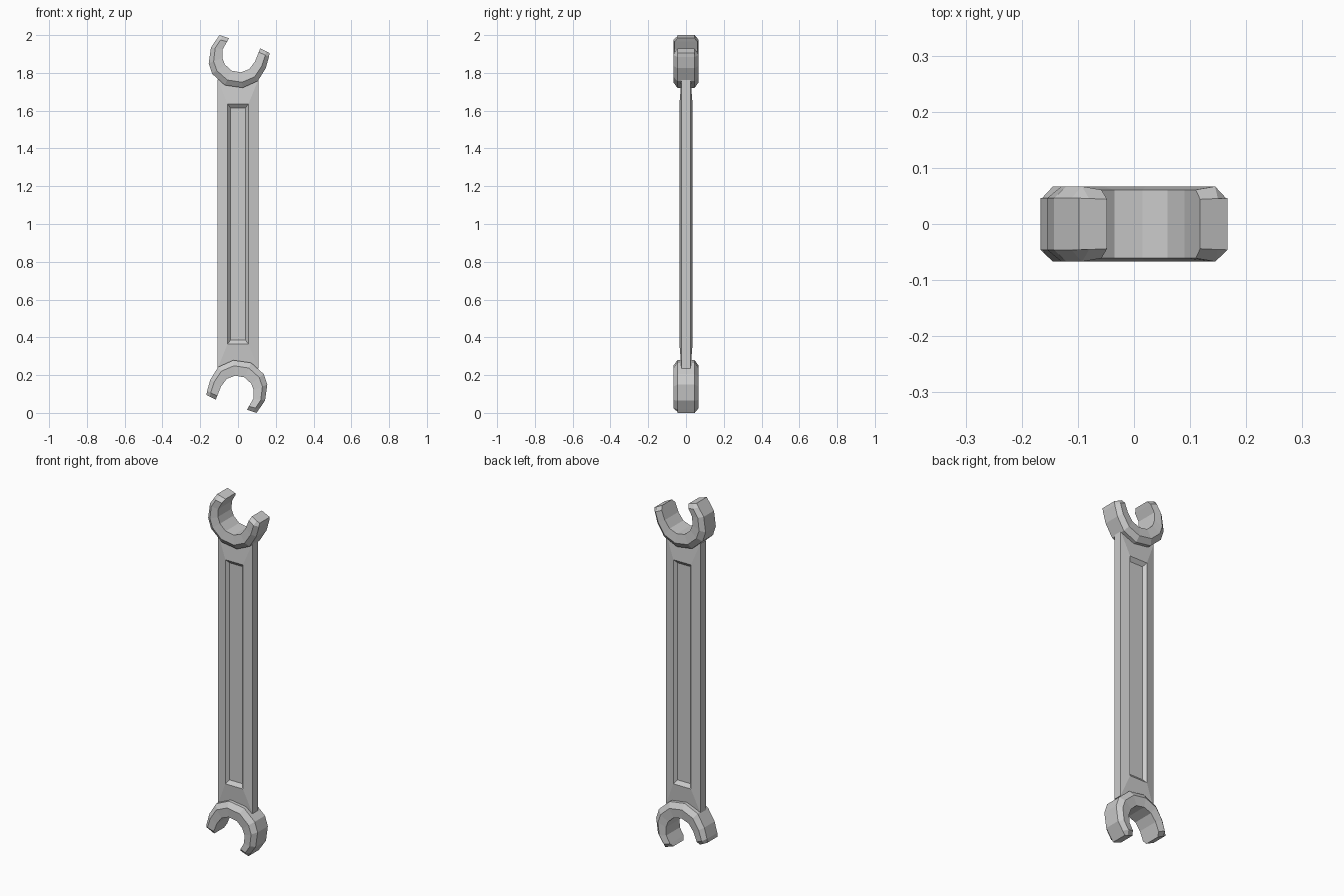
import bpy, bmesh

if "Cube" in bpy.data.objects:
    bpy.data.objects.remove(bpy.data.objects["Cube"])


def loft(name, rings):
    """Skin a list of equal-length closed rings and cap both ends."""
    bm = bmesh.new()
    vs = [[bm.verts.new(p) for p in r] for r in rings]
    n = len(rings[0])
    for a, b in zip(vs, vs[1:]):
        for i in range(n):
            j = (i + 1) % n
            bm.faces.new((a[i], a[j], b[j], b[i]))
    bm.faces.new(vs[0])
    bm.faces.new(vs[-1])
    bmesh.ops.recalc_face_normals(bm, faces=bm.faces)
    me = bpy.data.meshes.new(name)
    bm.to_mesh(me)
    bm.free()
    ob = bpy.data.objects.new(name, me)
    bpy.context.collection.objects.link(ob)
    return ob


# Handle: nested rectangles (half width, half length, y) give a sunken panel
half = [(0.04, 0.615, -0.018), (0.055, 0.635, -0.035), (0.108, 0.765, -0.024)]
steps = half + [(w, h, -y) for w, h, y in reversed(half)]
loft("handle", [[(-w, y, 1 - h), (w, y, 1 - h), (w, y, 1 + h), (-w, y, 1 + h)]
                for w, h, y in steps])

# Open jaw: outer and inner (x, z) outline, from left tip round to right tip
outer = [(-0.098, 2.0), (-0.112, 1.98), (-0.143, 1.935), (-0.155, 1.85),
         (-0.137, 1.795), (-0.07, 1.735), (0.025, 1.721), (0.105, 1.757),
         (0.147, 1.825), (0.164, 1.885), (0.167, 1.905)]
inner = [(-0.048, 1.984), (-0.058, 1.965), (-0.081, 1.925), (-0.083, 1.88),
         (-0.07, 1.845), (-0.035, 1.812), (0.015, 1.803), (0.06, 1.82),
         (0.09, 1.86), (0.11, 1.91), (0.118, 1.93)]


def jaw(name, turned):
    rings = []
    for k, (o, i) in enumerate(zip(outer, inner)):
        tip = k in (0, len(outer) - 1)
        t = 0.36
        r = (o[0] + (i[0] - o[0]) * t, o[1] + (i[1] - o[1]) * t)
        yi, yr, yo = (0.044, 0.0455, 0.046) if tip else (0.061, 0.067, 0.046)
        ring = [(i, -yi), (r, -yr), (o, -yo), (o, yo), (r, yr), (i, yi)]
        rings.append([(-p[0], y, 2 - p[1]) if turned else (p[0], y, p[1])
                      for p, y in ring])
    loft(name, rings)


jaw("upper_jaw", False)
jaw("lower_jaw", True)
